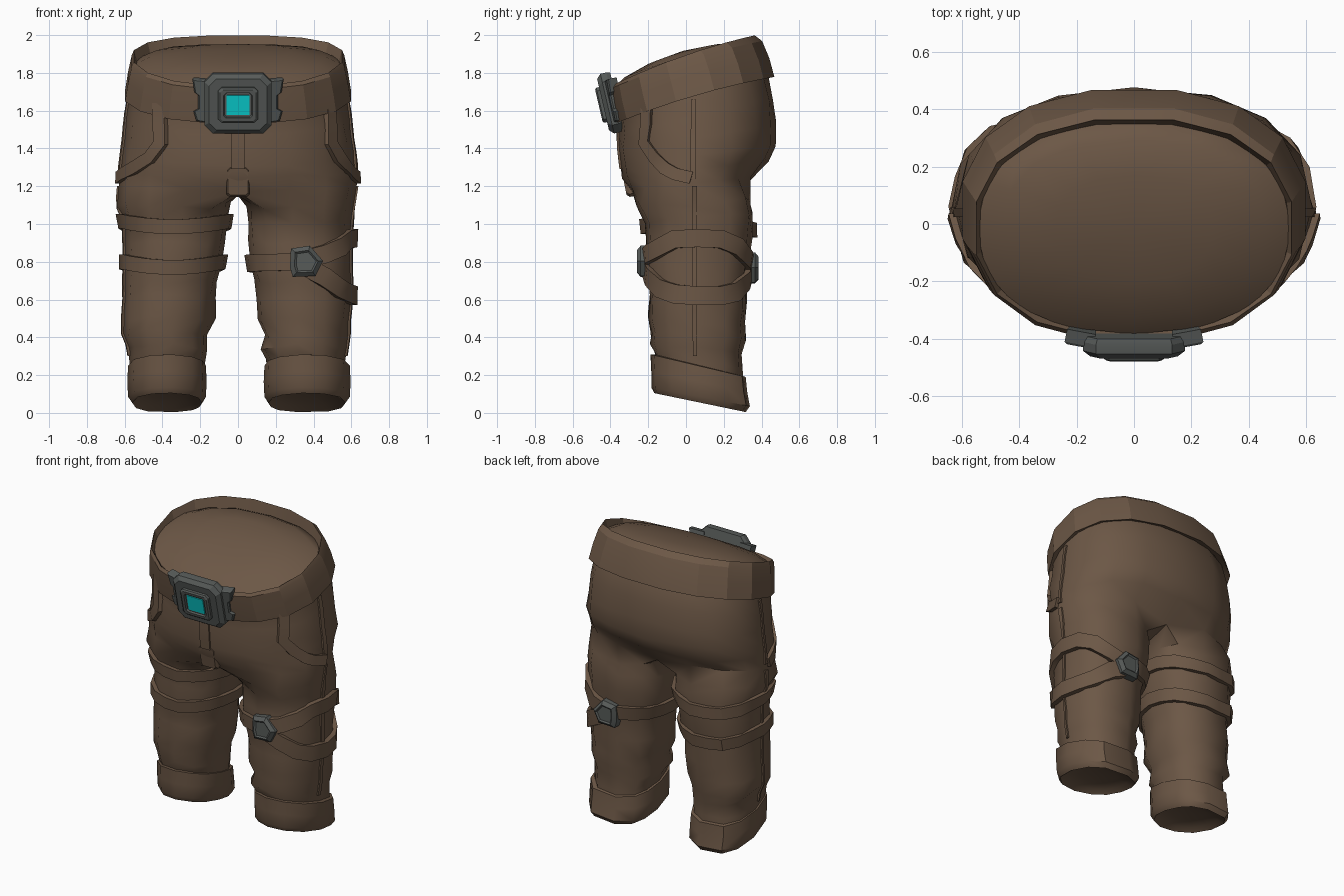
import bpy, bmesh, math, random
from mathutils import Vector, Matrix
from mathutils.bvhtree import BVHTree

if "Cube" in bpy.data.objects:
    bpy.data.objects.remove(bpy.data.objects["Cube"])

random.seed(4)


def material(name, rgb):
    m = bpy.data.materials.new(name)
    m.diffuse_color = (*rgb, 1)
    m.use_nodes = True
    m.node_tree.nodes["Principled BSDF"].inputs["Base Color"].default_value = m.diffuse_color
    return m


BROWN = material("brown cloth", (0.150, 0.096, 0.061))
GREY = material("grey metal", (0.095, 0.104, 0.099))
TEAL = material("teal gem", (0.003, 0.66, 0.67))


def finish(name, bm, mat, angle=30):
    bmesh.ops.recalc_face_normals(bm, faces=bm.faces[:])
    me = bpy.data.meshes.new(name)
    bm.to_mesh(me)
    bm.free()
    me.materials.append(mat)
    ob = bpy.data.objects.new(name, me)
    bpy.context.collection.objects.link(ob)
    bpy.ops.object.select_all(action='DESELECT')
    ob.select_set(True)
    bpy.context.view_layer.objects.active = ob
    bpy.ops.object.shade_smooth_by_angle(angle=math.radians(angle))
    return ob


def ring(zf, zb, x0, x1, yf, yb, angles, side=1, jitter=0.0, egg=0.0, arch=0.0):
    """Rounded loop, height running from zf at the front to zb at the back.
    egg squares off the back, arch lifts the sides."""
    cx, rx, cy, ry = (x0 + x1) / 2, (x1 - x0) / 2, (yf + yb) / 2, (yb - yf) / 2
    pts = []
    for a in angles:
        c, s = math.cos(math.radians(a)), math.sin(math.radians(a))
        c = math.copysign(abs(c) ** (0.86 - egg * (1 if s > 0 else -.8)), c)
        s = math.copysign(abs(s) ** 0.88, s)
        k = 1 + random.uniform(-jitter, jitter)
        z = zf + (zb - zf) * (s + 1) / 2 + random.uniform(-jitter, jitter) * 0.8 + arch * (1 - s * s)
        pts.append(Vector((side * (cx + rx * c * k), cy + ry * s * k, z)))
    return pts


def bridge(bm, a, b):
    n = len(a)
    for i in range(n):
        bm.faces.new((a[i], a[(i + 1) % n], b[(i + 1) % n], b[i]))


def add(bm, pts):
    return [bm.verts.new(p) for p in pts]


def loft(bm, rings):
    rows = [add(bm, r) for r in rings]
    for a, b in zip(rows, rows[1:]):
        bridge(bm, a, b)
    return rows


def dome(bm, loop, lift):
    """Close a loop with a low dome."""
    edge = [v.co.copy() for v in loop]
    mid = sum(edge, Vector()) / len(edge)
    for s, h in ((.84, .5), (.5, .87)):
        nxt = add(bm, [mid + (p - mid) * s + Vector((0, 0, lift * h)) for p in edge])
        bridge(bm, loop, nxt)
        loop = nxt
    c = bm.verts.new(mid + Vector((0, 0, lift)))
    for i in range(len(loop)):
        bm.faces.new((loop[i], loop[(i + 1) % len(loop)], c))


HIP = [-90 + 22.5 * k for k in range(16)]
BELT = [a + 11.25 for a in HIP]
LEG = [-130 + 32.5 * k for k in range(9)] + [155, 180, 205]

# Trousers: hips split into two legs along a crotch bridge
bm = bmesh.new()
hips = [(1.715, 1.925, .55, -.385, .355), (1.55, 1.79, .575, -.36, .435), (1.48, 1.66, .60, -.355, .465),
        (1.40, 1.53, .61, -.36, .48), (1.31, 1.42, .615, -.35, .475), (1.25, 1.34, .62, -.335, .44),
        (1.18, 1.25, .63, -.305, .365)]
rings = [ring(zf, zb, -r, r, yf, yb, HIP, 1, 0.012 if 1 < i < 6 else 0, 0, .025 if i < 2 else 0)
         for i, (zf, zb, r, yf, yb) in enumerate(hips)]
rings[-1][0] = Vector((0, -.285, 1.17))
rings[-1][8] = Vector((0, .31, 1.20))
rows = loft(bm, rings)
dome(bm, rows[0], 0.085)
low = rows[-1]
crotch = add(bm, [(0, .18, 1.165), (0, .02, 1.15), (0, -.15, 1.15)])
# rows: z front, z back, inner x, outer x, y front, y back
right_leg = [(1.08, 1.13, .045, .615, -.265, .34), (1.00, 1.05, .05, .61, -.215, .355),
             (.90, .92, .055, .605, -.21, .35), (.78, .80, .065, .60, -.215, .335),
             (.70, .70, .09, .60, -.205, .32), (.60, .57, .10, .60, -.195, .325),
             (.50, .46, .10, .59, -.20, .31), (.42, .38, .145, .585, -.185, .315),
             (.36, .31, .12, .575, -.19, .295), (.31, .24, .15, .565, -.165, .30),
             (.22, .10, .16, .565, -.15, .30)]
left_leg = [(1.08, 1.13, .035, .645, -.265, .34), (1.00, 1.05, .05, .615, -.215, .355),
            (.90, .92, .07, .61, -.21, .35), (.78, .80, .085, .605, -.21, .335),
            (.70, .70, .11, .60, -.20, .32), (.62, .60, .12, .605, -.195, .325),
            (.51, .47, .12, .61, -.20, .31), (.43, .39, .165, .61, -.185, .32),
            (.36, .31, .165, .58, -.19, .295), (.31, .24, .175, .575, -.165, .30),
            (.22, .10, .19, .565, -.15, .30)]
for side, table in ((1, right_leg), (-1, left_leg)):
    prev = [low[(side * k) % 16] for k in range(9)] + crotch
    for zf, zb, x0, x1, yf, yb in table:
        cur = add(bm, ring(zf, zb, x0, x1, yf, yb, LEG, side, 0.02, .12))
        bridge(bm, prev, cur)
        prev = cur
bmesh.ops.recalc_face_normals(bm, faces=bm.faces[:])
surface = BVHTree.FromBMesh(bm)
finish("trousers", bm, BROWN, 46)

# Belt: tilted hoop with a thin lip
bm = bmesh.new()
belt = [(1.55, 1.80, .565, -.35, .425), (1.53, 1.78, .608, -.378, .475), (1.62, 1.88, .592, -.40, .448),
        (1.71, 1.97, .572, -.415, .41), (1.73, 2.0, .56, -.40, .37), (1.70, 1.91, .54, -.375, .352)]
rows = loft(bm, [ring(zf, zb, -r, r, yf, yb, BELT, arch=.025) for zf, zb, r, yf, yb in belt])
bridge(bm, rows[-1], rows[0])
finish("belt", bm, BROWN, 21)

# Cuffs: turned-up hems hollowed underneath
for side, x0, x1, name in ((1, .14, .592, "right_cuff"), (-1, .17, .582, "left_cuff")):
    bm = bmesh.new()
    spec = [(.31, .20, .03, .035), (.31, .19, 0, 0), (.22, .11, -.004, -.008),
            (.135, .035, 0, -.022), (.105, .004, .022, .0)]
    rows = loft(bm, [ring(zf, zb, x0 + d, x1 - d, -.19 + e * .6 + (.31 - zf) * .1, .318 - e, LEG, side, 0, .18)
                     for zf, zb, d, e in spec])
    dome(bm, rows[-1], 0.05)
    finish(name, bm, BROWN, 40)


def ribbon(name, centre, path, width, thick, closed=False, radius=0.33, side=1):
    """Raised strip laid on the trousers along (angle, height) points."""
    uv = [Vector((math.radians(a) * radius, z)) for a, z in path]
    n = len(uv)
    wrap = Vector((math.tau * radius, 0))
    bm = bmesh.new()
    rows = []
    for i, p in enumerate(uv):
        before = uv[i - 1] if i else (uv[-1] - wrap if closed else p)
        after = uv[i + 1] if i < n - 1 else (uv[0] + wrap if closed else p)
        t = (after - before).normalized()
        across = Vector((-t.y, t.x)) * width / 2
        sect = []
        for q, offs in ((p - across, (-.02, thick)), (p + across, (thick, -.02))):
            a = q.x / radius
            d = Vector((side * math.cos(a), math.sin(a), 0))
            hit = surface.ray_cast(Vector((centre[0], centre[1], q.y)), d)[0]
            if hit is None:
                hit = Vector((centre[0], centre[1], q.y)) + d * radius
            sect += [hit + d * o for o in offs]
        rows.append(add(bm, sect))
    for a, b in zip(rows, rows[1:]):
        bridge(bm, a, b)
    if closed:
        bridge(bm, rows[-1], rows[0])
    else:
        bm.faces.new(rows[0])
        bm.faces.new(rows[-1])
    return finish(name, bm, BROWN)


R, L = (.335, .06), (-.345, .06)
# Left thigh straps
for name, z in (("upper_thigh_strap", .995), ("lower_thigh_strap", .78)):
    path = [(a, z + .02 * math.cos(math.radians(2 * a)) - .01 * math.sin(math.radians(a)))
            for a in range(-180, 180, 20)]
    ribbon(name, L, path, .078, .028, True, .30, -1)
# Right knee strap: one band inside, forked outside
ribbon("knee_strap_inner", R, [(a, .80 - .018 * (270 - a) / 180) for a in range(85, 276, 19)][::-1],
       .09, .028, False, .30)
ribbon("knee_strap_upper", R, [(-88, .81), (-65, .84), (-42, .88), (-25, .92), (0, .925), (25, .92),
                               (45, .88), (66, .81), (90, .77)], .095, .034, False, .30)
ribbon("knee_strap_lower", R, [(-88, .78), (-65, .72), (-45, .66), (-25, .63), (0, .62), (25, .62),
                               (45, .64), (66, .70), (90, .75)], .10, .034, False, .30)

# Pocket trims and side seams
for side, word, c, o in ((1, "right", R, 5), (-1, "left", L, -5)):
    ribbon(word + "_pocket_trim", (0, .05), [(-33 + o, 1.64), (-33 + o, 1.53), (-34 + o, 1.43), (-27 + o, 1.35),
                                             (-18 + o / 2, 1.295), (-10, 1.265), (-2, 1.245)],
           .065, .024, False, .55, side)
    ribbon(word + "_hip_seam", (0, .05), [(-1, 1.66 - .07 * k) for k in range(7)], .026, .010, False, .55, side)
    ribbon(word + "_leg_seam", c, [(-3, 1.20 - .06 * k) for k in range(16)], .026, .010, False, .3, side)

# Fly strip
ribbon("fly_strip", (0, .05), [(-90, 1.54 - .05 * k) for k in range(6)], .07, .012, False, .4)


def prism(name, outline, place, layers, mat):
    """Stacked plate: layers are (scale, depth) towards the viewer along -y."""
    bm = bmesh.new()
    rows = loft(bm, [[place @ Vector((x * s, -d, z * s)) for x, z in outline] for s, d in layers])
    bm.faces.new(rows[0])
    bm.faces.new(rows[-1])
    return finish(name, bm, mat, 20)


def octagon(w, h, c):
    q = [(w, h - c), (w - c, h)]
    q += [(-x, z) for x, z in q[::-1]]
    return q + [(-x, -z) for x, z in q]


# Crotch tab
prism("crotch_tab", octagon(.062, .085, .015), Matrix.Translation((0, -.275, 1.235)) @ Matrix.Rotation(.2, 4, 'X'),
      [(1, -.06), (1, .04), (.85, .055)], BROWN)

# Belt buckle: stepped plate, frame, gem and swept-back side clasps
tilt = Matrix.Translation((0, -.405, 1.64)) @ Matrix.Rotation(math.radians(13), 4, 'X')
prism("buckle_plate", octagon(.178, .162, .045), tilt, [(.96, -.04), (1, -.02), (1, .012), (.86, .035)], GREY)
frame = octagon(.105, .095, .018)
prism("buckle_frame", frame, tilt, [(1, .02), (1, .05), (.9, .058), (.72, .058), (.68, .045)], GREY)
prism("buckle_gem", octagon(.060, .054, .002), tilt, [(1, .042), (1, .05)], TEAL)
clasp = [(.14, .12), (.242, .125), (.23, .055), (.21, .04), (.21, -.035), (.235, -.05), (.22, -.10), (.14, -.11)]
for s, word in ((1, "right"), (-1, "left")):
    prism(word + "_clasp", [(s * x, z) for x, z in clasp], tilt @ Matrix.Rotation(s * .2, 4, 'Z'),
          [(1, -.02), (1, .026), (.96, .034)], GREY)

# Knee strap buckles, front and back
knee = [(-.08, .07), (.02, .085), (.09, .005), (.05, -.075), (-.07, -.08), (-.085, -.03)]
for word, place in (("front", Matrix.Translation((.36, -.20, .80))),
                    ("back", Matrix.Translation((.35, .325, .765)) @ Matrix.Scale(-1, 4, (0, 1, 0)))):
    prism(word + "_knee_buckle", knee, place, [(1, -.01), (1, .04), (.72, .06), (.6, .052)], GREY)
